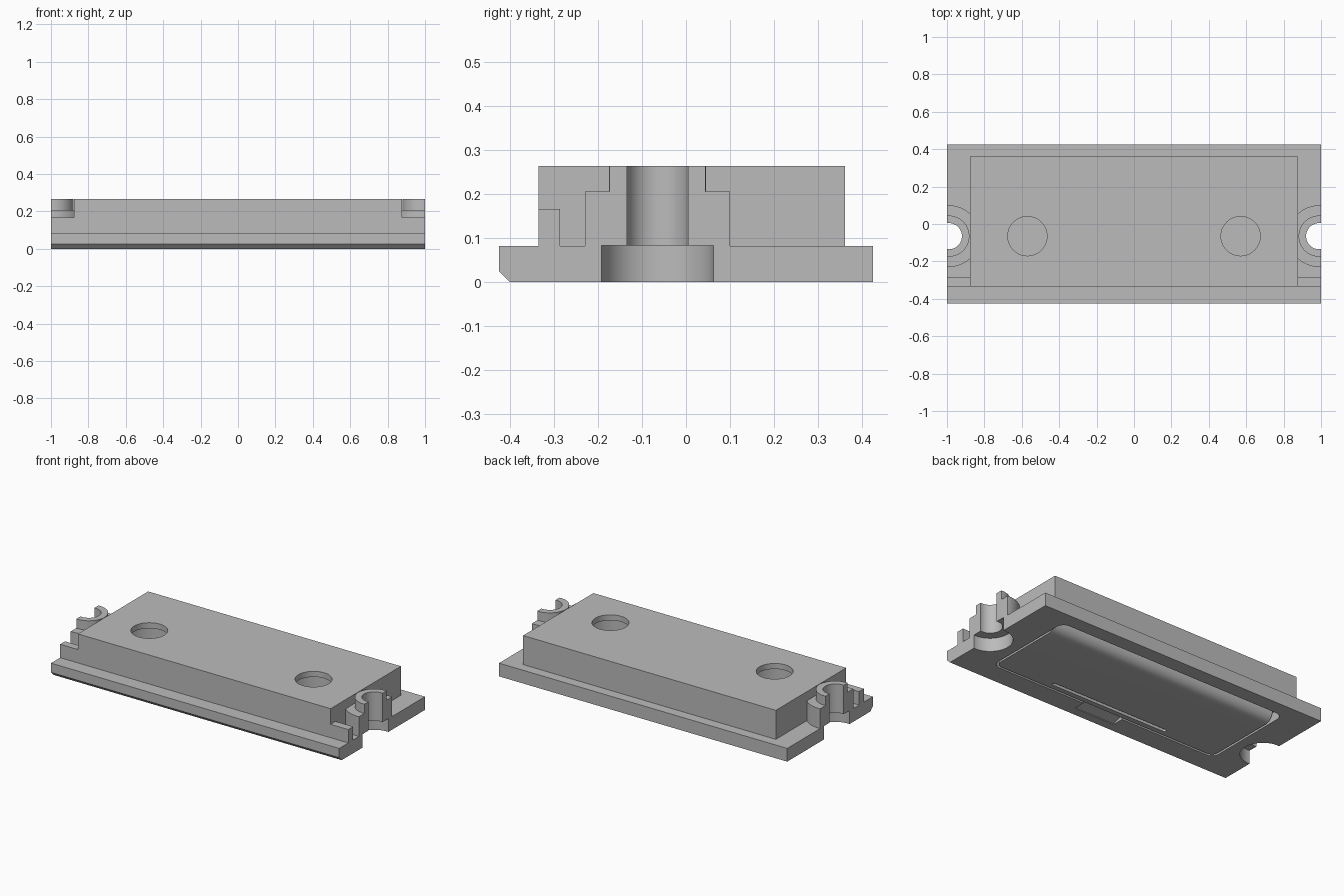
import bpy, bmesh, math

if "Cube" in bpy.data.objects:
    bpy.data.objects.remove(bpy.data.objects["Cube"], do_unlink=True)

grey = bpy.data.materials.new("mid grey")
grey.use_nodes = True
grey.diffuse_color = (0.5, 0.5, 0.5, 1)
grey.node_tree.nodes["Principled BSDF"].inputs["Base Color"].default_value = (0.5, 0.5, 0.5, 1)


def prism(name, outline, low, high, axis="z"):
    """Extrude a 2D outline along z, or a (y, z) outline along x."""
    bm = bmesh.new()
    place = (lambda a, b, h: (a, b, h)) if axis == "z" else (lambda a, b, h: (h, a, b))
    rings = [[bm.verts.new(place(a, b, h)) for a, b in outline] for h in (low, high)]
    bm.faces.new(rings[0])
    bm.faces.new(rings[1])
    n = len(outline)
    for i in range(n):
        j = (i + 1) % n
        bm.faces.new((rings[0][i], rings[0][j], rings[1][j], rings[1][i]))
    bmesh.ops.recalc_face_normals(bm, faces=bm.faces)
    mesh = bpy.data.meshes.new(name)
    bm.to_mesh(mesh)
    bm.free()
    mesh.materials.append(grey)
    obj = bpy.data.objects.new(name, mesh)
    bpy.context.collection.objects.link(obj)
    return obj


def rect(x0, x1, y0, y1):
    return [(x0, y0), (x1, y0), (x1, y1), (x0, y1)]


def rounded(x0, x1, y0, y1, r, steps=8):
    corners = [(x1 - r, y1 - r), (x0 + r, y1 - r), (x0 + r, y0 + r), (x1 - r, y0 + r)]
    return [(cx + r * math.cos((k + s / steps) * math.pi / 2),
             cy + r * math.sin((k + s / steps) * math.pi / 2))
            for k, (cx, cy) in enumerate(corners) for s in range(steps + 1)]


def circle(cx, cy, r, steps=64):
    return [(cx + r * math.cos(2 * math.pi * i / steps),
             cy + r * math.sin(2 * math.pi * i / steps)) for i in range(steps)]


def end_arc(side, r, steps=40):
    """Part circle around a screw position, cut flat at the end of the plate."""
    start = math.acos((1 - SCREW_X) / r)
    sweep = 2 * (math.pi - start)
    return [(side * (SCREW_X + r * math.cos(start + sweep * i / steps)),
             SCREW_Y + r * math.sin(start + sweep * i / steps)) for i in range(steps + 1)]


def combine(target, tool, operation):
    mod = target.modifiers.new(operation, "BOOLEAN")
    mod.operation = operation
    mod.solver = "EXACT"
    mod.object = tool
    graph = bpy.context.evaluated_depsgraph_get()
    mesh = bpy.data.meshes.new_from_object(target.evaluated_get(graph))
    target.modifiers.clear()
    target.data = mesh
    bpy.data.objects.remove(tool, do_unlink=True)


SCREW_X, SCREW_Y = 0.99, -0.065
PLATE, TOP = 0.083, 0.265

# Base plate with a chamfered front lower edge
housing = prism("housing", [(-0.4, 0), (0.425, 0), (0.425, PLATE),
                            (-0.425, PLATE), (-0.425, 0.025)], -1, 1, "x")

# Raised block
combine(housing, prism("block", rect(-0.877, 0.877, -0.335, 0.362), 0.05, TOP), "UNION")

# Stepped screw bosses and front ribs at both ends
for side in (-1, 1):
    combine(housing, prism("boss_step", end_arc(side, 0.165), 0.04, 0.207), "UNION")
    combine(housing, prism("boss_top", end_arc(side, 0.11), 0.06, TOP), "UNION")
    x0, x1 = sorted((side * 0.8, side))
    combine(housing, prism("rib", rect(x0, x1, -0.335, -0.287), 0.055, 0.167), "UNION")

# Screw holes with counterbores, and round openings widening under the top wall
for side in (-1, 1):
    combine(housing, prism("screw_hole", circle(side * SCREW_X, SCREW_Y, 0.07), -0.1, 0.4), "DIFFERENCE")
    combine(housing, prism("counterbore", circle(side * SCREW_X, SCREW_Y, 0.128), -0.1, 0.084), "DIFFERENCE")
    combine(housing, prism("chamber", circle(side * 0.57, SCREW_Y, 0.165), 0.09, 0.23), "DIFFERENCE")
    combine(housing, prism("opening", circle(side * 0.57, SCREW_Y, 0.105), 0.2, 0.4), "DIFFERENCE")

# Underside recess and sloped finger notch
combine(housing, prism("recess", rounded(-0.8, 0.8, -0.27, 0.335, 0.05), -0.1, 0.06), "DIFFERENCE")
combine(housing, prism("notch", [(-0.345, -0.01), (-0.345, 0.005), (-0.26, 0.03), (-0.26, -0.01)],
                       -0.14, 0.14, "x"), "DIFFERENCE")

# Underside lid with a rounded rear edge and a long slot
edge = [(0.20 + 0.06 * math.sin(a * math.pi / 16), 0.06 - 0.06 * math.cos(a * math.pi / 16))
        for a in range(9)]
lid = prism("underside_lid", [(-0.257, 0), *edge, (0.26, 0.065), (-0.257, 0.065)],
            -0.787, 0.787, "x")
combine(lid, prism("lid_outline", rounded(-0.787, 0.787, -0.257, 0.32, 0.04), -0.1, 0.2), "INTERSECT")
combine(lid, prism("slot", rounded(-0.41, 0.41, -0.225, -0.203, 0.01), -0.1, 0.02), "DIFFERENCE")

# Smooth round walls, sharp edges elsewhere
for obj in (housing, lid):
    bpy.ops.object.select_all(action="DESELECT")
    obj.select_set(True)
    bpy.context.view_layer.objects.active = obj
    bpy.ops.object.shade_smooth_by_angle(angle=math.radians(30))
